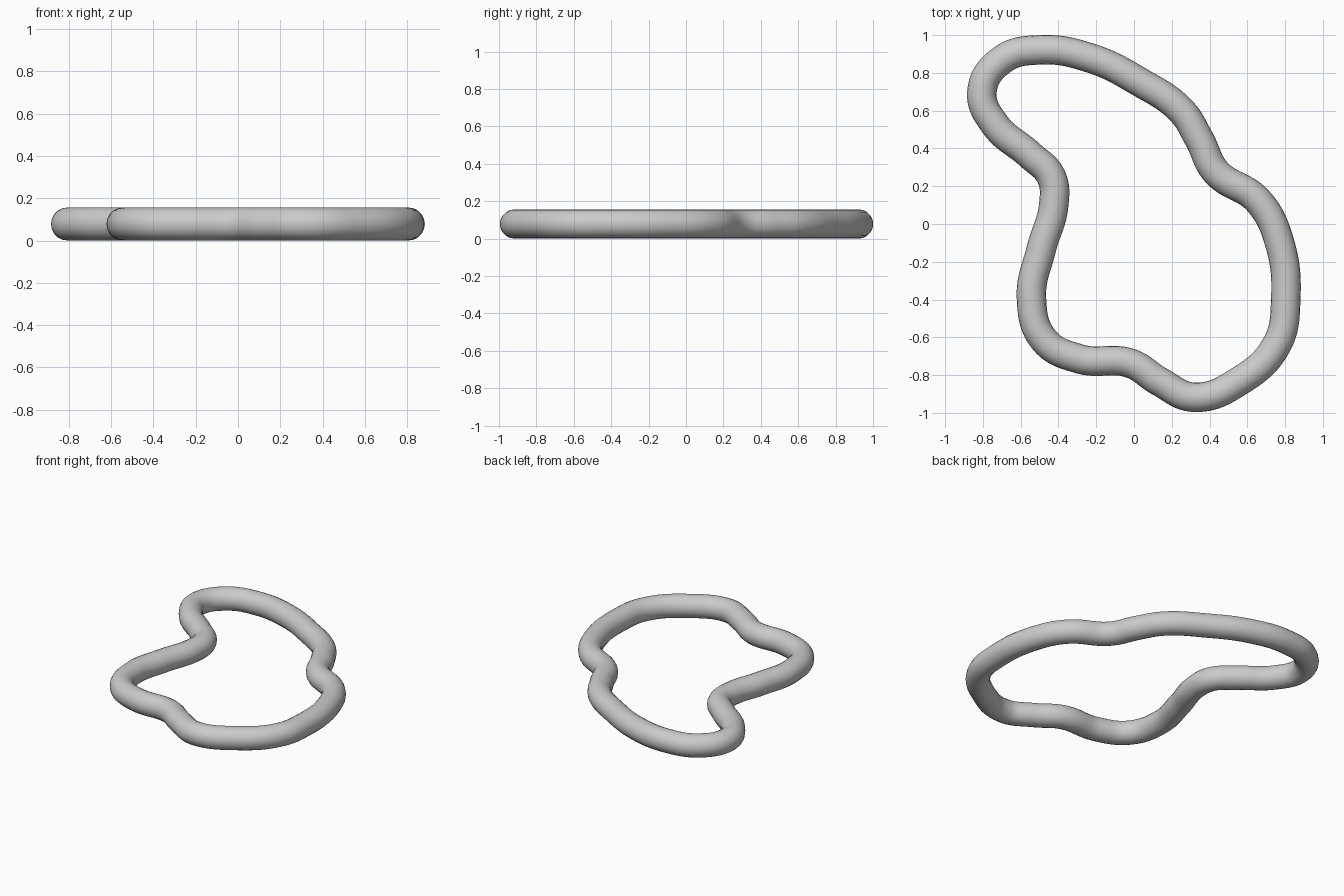
import bpy

if "Cube" in bpy.data.objects:
    bpy.data.objects.remove(bpy.data.objects["Cube"])

RADIUS = 0.078

# Centre line of the closed ring, seen from above
path = [(-0.50, 0.922), (-0.70, 0.868), (-0.805, 0.70), (-0.735, 0.525),
        (-0.55, 0.365), (-0.438, 0.25), (-0.425, 0.10), (-0.49, -0.13),
        (-0.543, -0.39), (-0.475, -0.615), (-0.285, -0.715), (-0.02, -0.737),
        (0.137, -0.835), (0.317, -0.917), (0.56, -0.83), (0.755, -0.64),
        (0.803, -0.41), (0.765, -0.08), (0.655, 0.125), (0.435, 0.275),
        (0.345, 0.45), (0.25, 0.60), (0.03, 0.752), (-0.23, 0.878)]

# Round tube swept along a smooth closed curve
curve = bpy.data.curves.new("bent_ring", 'CURVE')
curve.dimensions = '3D'
curve.bevel_depth = RADIUS
curve.bevel_resolution = 8
curve.resolution_u = 12
spline = curve.splines.new('BEZIER')
spline.bezier_points.add(len(path) - 1)
spline.use_cyclic_u = True
for p, (x, y) in zip(spline.bezier_points, path):
    p.co = (x, y, RADIUS)
    p.handle_left_type = p.handle_right_type = 'AUTO'

ring = bpy.data.objects.new("bent_ring", curve)
bpy.context.collection.objects.link(ring)
bpy.context.view_layer.objects.active = ring
ring.select_set(True)
bpy.ops.object.convert(target='MESH')
bpy.ops.object.shade_smooth()
